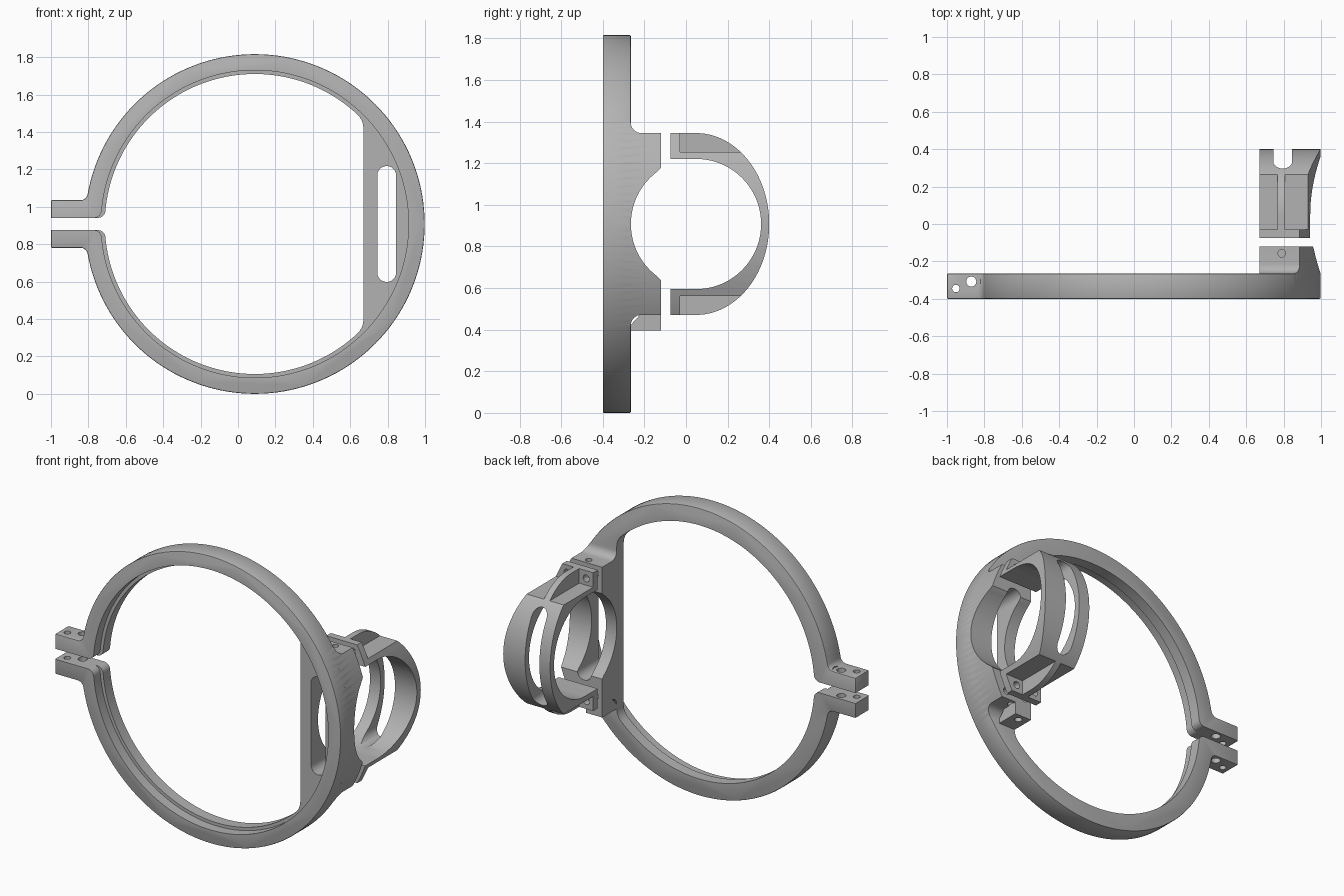
import bpy
import bmesh
from math import atan2, cos, pi, sin, sqrt

cube = bpy.data.objects.get("Cube")
if cube:
    bpy.data.objects.remove(cube, do_unlink=True)

CX, CZ = 0.09, 0.908          # ring centre
RING_R = 0.908
FRONT, BACK = -0.40, -0.265   # ring faces
WEB_X, PIPE_Y = 0.67, 0.048

grey = bpy.data.materials.new("matte grey")
grey.use_nodes = True
grey.diffuse_color = (0.45, 0.45, 0.45, 1)
grey.node_tree.nodes["Principled BSDF"].inputs["Base Color"].default_value = grey.diffuse_color


def arc(cx, cy, rx, a0, a1, n, ry=None):
    ry = ry or rx
    return [(cx + rx * cos(a0 + (a1 - a0) * i / n), cy + ry * sin(a0 + (a1 - a0) * i / n))
            for i in range(n + 1)]


def mirrored(half):
    """Close an upper half outline with its reflection below."""
    return half + [(u, -v) for u, v in reversed(half) if abs(v) > 1e-6]


def prism(name, pts, axis, lo, hi):
    """Extrude a 2D outline along an axis; z values are relative to the ring centre."""
    place = {"x": lambda u, v, w: (w, u, v + CZ),
             "y": lambda u, v, w: (u, w, v + CZ),
             "z": lambda u, v, w: (u, v, w + CZ)}[axis]
    bm = bmesh.new()
    a = [bm.verts.new(place(u, v, lo)) for u, v in pts]
    b = [bm.verts.new(place(u, v, hi)) for u, v in pts]
    bm.faces.new(a)
    bm.faces.new(b[::-1])
    for i in range(len(pts)):
        j = (i + 1) % len(pts)
        bm.faces.new((a[j], a[i], b[i], b[j]))
    bmesh.ops.recalc_face_normals(bm, faces=bm.faces)
    mesh = bpy.data.meshes.new(name)
    bm.to_mesh(mesh)
    bm.free()
    ob = bpy.data.objects.new(name, mesh)
    bpy.context.collection.objects.link(ob)
    return ob


def rod(u, v, r, axis, lo, hi, n=24):
    return prism("cutter", arc(u, v, r, 0, 2 * pi, n)[:-1], axis, lo, hi)


def box(x0, x1, y0, y1, z0, z1):
    return prism("cutter", [(x0, y0), (x1, y0), (x1, y1), (x0, y1)], "z", z0, z1)


def apply(ob, mod):
    bpy.context.view_layer.objects.active = ob
    bpy.ops.object.modifier_apply(modifier=mod.name)


def combine(ob, other, operation="DIFFERENCE"):
    other.hide_render = True
    mod = ob.modifiers.new("bool", "BOOLEAN")
    mod.operation, mod.solver, mod.object = operation, "EXACT", other
    apply(ob, mod)
    bpy.data.objects.remove(other, do_unlink=True)


def soften(ob, width=0.006):
    mod = ob.modifiers.new("edges", "BEVEL")
    mod.width, mod.segments = width, 2
    mod.limit_method, mod.angle_limit = "ANGLE", 1.0
    apply(ob, mod)


def keyhole(r, h, fillet, end, flat=False):
    """Disc with a channel of half height h toward -x, blended by fillets."""
    fz = h + fillet
    fx = -sqrt((r + fillet) ** 2 - fz ** 2)
    a = atan2(fz, fx)
    pts = [(end, h)] + arc(fx, fz, fillet, -pi / 2, a - pi, 8)
    if flat:
        # straight chord on the +x side with rounded corners
        c = 0.1
        kx = WEB_X - CX - c
        kz = sqrt((r - c) ** 2 - kx ** 2)
        k = atan2(kz, kx)
        pts += arc(0, 0, r, a, k, 64)[1:] + arc(kx, kz, c, k, 0, 10)[1:]
    else:
        pts += arc(0, 0, r, a, 0, 72)[1:]
    return [(u + CX, v) for u, v in mirrored(pts)]


# Clamp ring with its two tabs
ring = prism("clamp_ring", keyhole(RING_R, 0.127, 0.04, -1 - CX), "y", FRONT, BACK)
soften(ring)

# Saddle block behind the ring, trimmed to the ring's outline
half = [(-0.30, 0.487)] + arc(-0.215, 0.487, 0.05, pi, 1.5 * pi, 8) + [(-0.12, 0.437)]
saddle = prism("saddle", mirrored(half), "x", WEB_X, 1.1)
combine(saddle, rod(CX, 0, RING_R, "y", -0.5, 0.5, 144), "INTERSECT")
combine(saddle, rod(PIPE_Y, 0, 0.313, "x", 0.5, 1.2, 96))
for s in (1, -1):
    chamfer = [(-0.19, 0.20 * s), (-0.11, 0.28 * s), (-0.05, 0.2 * s)]
    combine(saddle, prism("cutter", chamfer, "x", 0.5, 1.2))
combine(ring, saddle, "UNION")

# Front recess, through opening and tab gap
combine(ring, prism("cutter", keyhole(0.822, 0.033, 0.04, -1.3), "y", -0.5, -0.335))
combine(ring, prism("cutter", keyhole(0.802, 0.033, 0.04, -1.3, True), "y", -0.5, 0))

# Nut tab under the saddle
nut_tab = prism("nut_tab", [(-0.215, -0.43), (-0.27, -0.49), (-0.27, -0.513),
                            (-0.12, -0.513), (-0.12, -0.43)], "x", WEB_X, 0.785)
combine(nut_tab, rod(0.727, -0.165, 0.022, "z", -0.6, -0.44))

# Screw holes in the tabs and saddle
combine(ring, rod(-0.952, -0.345, 0.02, "z", -0.3, 0.3))
combine(ring, rod(-0.87, -0.308, 0.027, "z", -0.3, 0.3))
for s in (1, -1):
    lo, hi = sorted((0.127 * s, 0.3 * s))
    combine(ring, rod(-0.87, -0.308, 0.05, "z", lo, hi))
    lo, hi = sorted((0.34 * s, 0.5 * s))
    combine(ring, rod(0.79, -0.157, 0.02, "z", lo, hi))

# Curved strap that closes around the pipe
outer = [(-0.075, 0.437)] + arc(PIPE_Y, 0, 0.352, pi / 2, 0, 40, 0.437)
inner = [(-0.075, 0.313)] + arc(PIPE_Y, 0, 0.313, pi / 2, 0, 40)
strap = prism("pipe_strap", mirrored(outer) + mirrored(inner)[::-1], "x", WEB_X, 1.1)
combine(strap, rod(CX, 0, RING_R, "y", -0.5, 0.5, 144), "INTERSECT")

# Screw pockets beside a central rib, with screw holes through the flanges
for s in (1, -1):
    lo, hi = sorted((0.345 * s, 0.6 * s))
    for x0, x1, hole in ((0.6, 0.768, 0.718), (0.808, 1.1, 0.852)):
        combine(strap, box(x0, x1, -0.03, 0.3, lo, hi))
        for part in (strap, ring):
            combine(part, rod(hole, 0.388 * s, 0.022, "y", -0.2, 0.1))

# Long rounded slot through web and strap
slot = arc(0.795, 0.26, 0.05, 0, pi, 12) + arc(0.795, -0.26, 0.05, pi, 2 * pi, 12)
for part in (ring, strap):
    combine(part, prism("cutter", slot, "y", -0.6, 0.6))

# Finish: one colour, smooth curves with sharp edges
for ob in (ring, nut_tab, strap):
    ob.data.materials.clear()
    ob.data.materials.append(grey)
    bpy.ops.object.select_all(action="DESELECT")
    ob.select_set(True)
    bpy.context.view_layer.objects.active = ob
    bpy.ops.object.shade_smooth_by_angle(angle=0.5)
